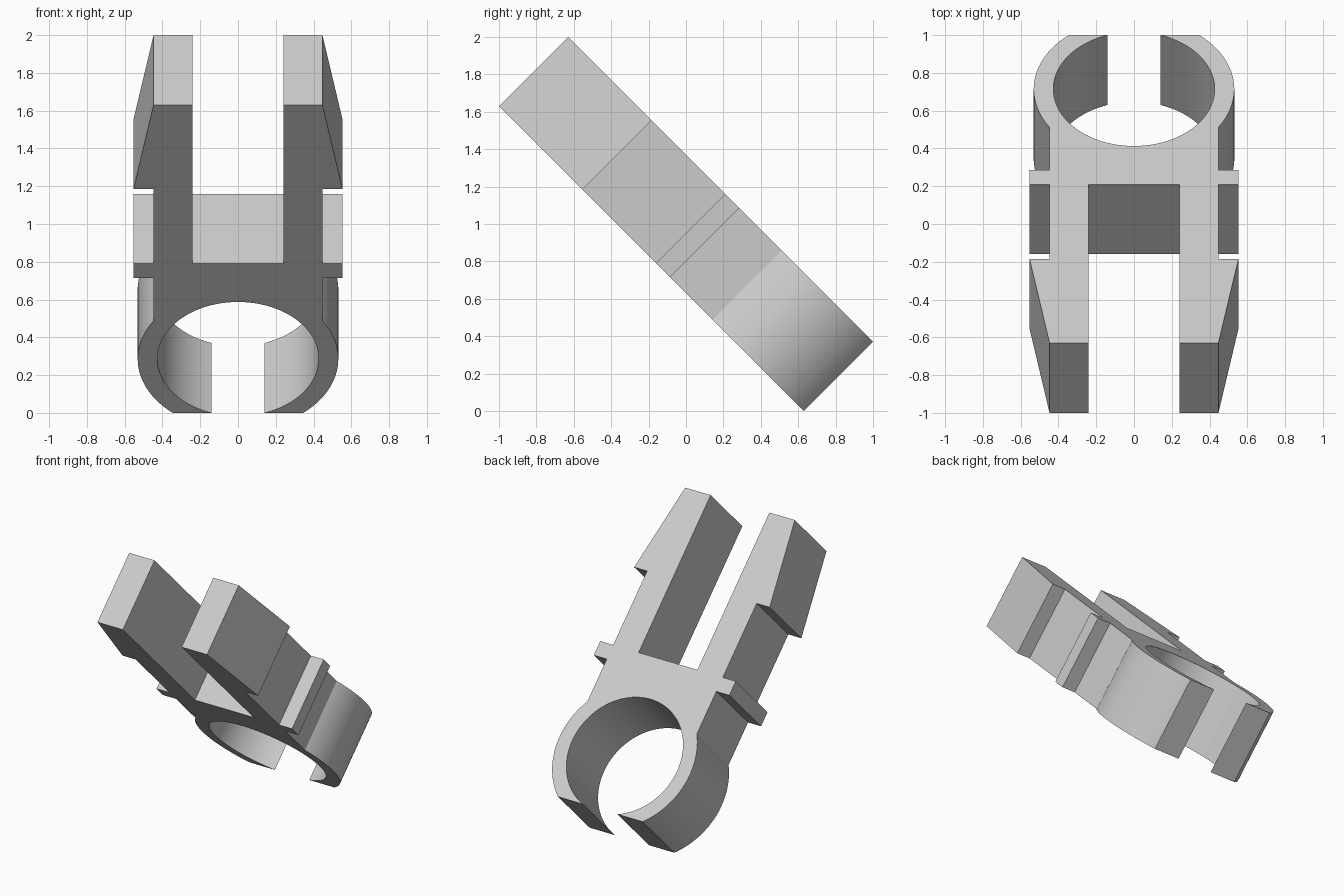
import bpy
import bmesh
from math import sqrt, sin, cos, asin, pi, radians

cube = bpy.data.objects.get("Cube")
if cube:
    bpy.data.objects.remove(cube, do_unlink=True)

# Dimensions along the clip, which leans at 45 degrees
K = sqrt(2)
LENGTH, THICK = 1.63 * K, 0.37 * K
NOTCH, FLANGE, BARB = 0.79 * K, 0.715 * K, 1.185 * K
ARM_IN, ARM_OUT, WIDE = 0.24, 0.447, 0.553
R_OUT, R_IN, GAP = 0.531, 0.427, 0.14
CENTRE = sqrt(R_IN ** 2 - GAP ** 2)


def arc(radius, start, end, steps):
    """Points on the ring; angles are measured from the clip axis."""
    angles = [start + (end - start) * i / steps for i in range(steps + 1)]
    return [(radius * sin(a), CENTRE + radius * cos(a)) for a in angles]


# Half outline: forked arm, barb, flange, then the open ring
half = [(ARM_IN, NOTCH), (ARM_IN, LENGTH), (ARM_OUT, LENGTH),
        (WIDE, BARB), (ARM_OUT, BARB), (ARM_OUT, NOTCH),
        (WIDE, NOTCH), (WIDE, FLANGE), (ARM_OUT, FLANGE)]
lip_x = sqrt(R_OUT ** 2 - CENTRE ** 2)
half += arc(R_OUT, asin(ARM_OUT / R_OUT), pi - asin(lip_x / R_OUT), 32)
half += arc(R_IN, pi - asin(GAP / R_IN), 0, 48)
outline = half + [(-x, y) for x, y in reversed(half[:-1])]

# Extrude the outline through the thickness
bm = bmesh.new()
face = bm.faces.new([bm.verts.new((x, y, 0)) for x, y in outline])
result = bmesh.ops.extrude_face_region(bm, geom=[face], use_keep_orig=True)
moved = [v for v in result["geom"] if isinstance(v, bmesh.types.BMVert)]
bmesh.ops.translate(bm, verts=moved, vec=(0, 0, -THICK))
bmesh.ops.recalc_face_normals(bm, faces=bm.faces)
mesh = bpy.data.meshes.new("forked_ring_clip")
bm.to_mesh(mesh)
bm.free()

clip = bpy.data.objects.new("forked_ring_clip", mesh)
bpy.context.collection.objects.link(clip)
clip.rotation_euler.x = radians(135)
clip.location.y = 0.63

# Plain grey plastic
grey = bpy.data.materials.new("light_grey")
grey.use_nodes = True
colour = (0.6, 0.6, 0.6, 1)
grey.diffuse_color = colour
grey.node_tree.nodes["Principled BSDF"].inputs["Base Color"].default_value = colour
mesh.materials.append(grey)

# Smooth ring walls, sharp corners
bpy.ops.object.select_all(action="DESELECT")
clip.select_set(True)
bpy.context.view_layer.objects.active = clip
bpy.ops.object.shade_smooth_by_angle(angle=radians(20))
